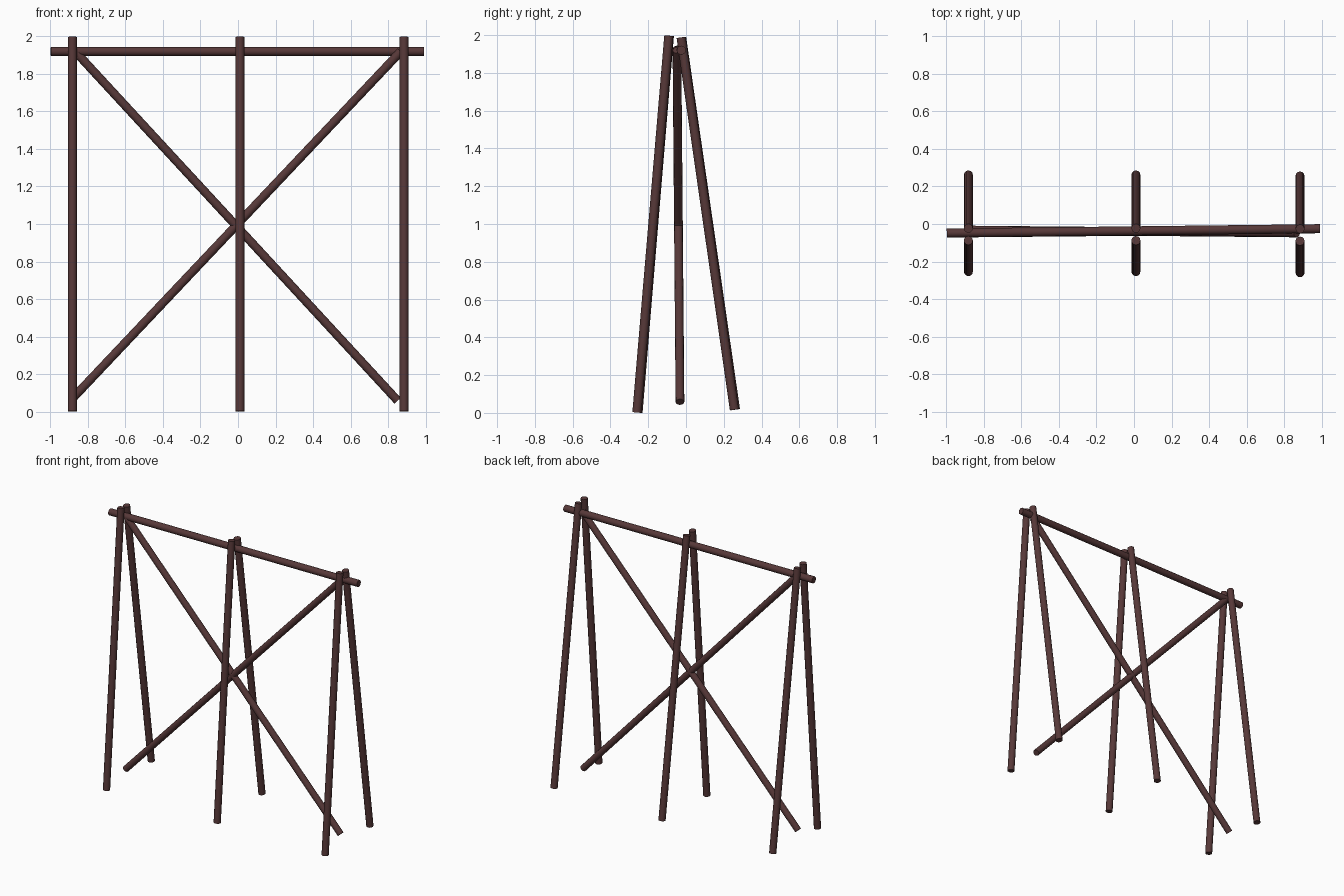
import bpy
import math
from mathutils import Vector

if "Cube" in bpy.data.objects:
    bpy.data.objects.remove(bpy.data.objects["Cube"])

wood = bpy.data.materials.new("dark_wood")
wood.diffuse_color = (0.095, 0.04, 0.04, 1)
wood.use_nodes = True
wood.node_tree.nodes["Principled BSDF"].inputs["Base Color"].default_value = wood.diffuse_color


def pole(name, a, b, radius=0.024):
    """Round pole running from point a to point b."""
    a, b = Vector(a), Vector(b)
    d = b - a
    bpy.ops.mesh.primitive_cylinder_add(vertices=12, radius=radius, depth=d.length,
                                        location=(a + b) / 2)
    ob = bpy.context.object
    ob.name = name
    ob.rotation_euler = d.to_track_quat('Z', 'Y').to_euler()
    ob.data.materials.append(wood)
    bpy.ops.object.shade_smooth_by_angle(angle=math.radians(40))
    return ob


# Three pairs of leaning legs
for side, x, dy in (("left", -0.883, 0.0), ("middle", 0.01, 0.0), ("right", 0.885, -0.006)):
    pole(f"front_leg_{side}", (x, -0.254 + dy, 0.002), (x, -0.088 + dy / 2, 1.997))
    pole(f"back_leg_{side}", (x, 0.262 + dy, 0.017), (x, -0.023 + dy / 2, 1.988))

# Ridge pole resting in the leg crossings
pole("ridge_pole", (-0.998, -0.048, 1.92), (0.992, -0.025, 1.92))

# Crossed diagonal braces
pole("brace_falling_right", (-0.868, -0.048, 1.92), (0.851, -0.032, 0.058), 0.023)
pole("brace_falling_left", (0.868, -0.048, 1.92), (-0.882, -0.032, 0.07), 0.023)
